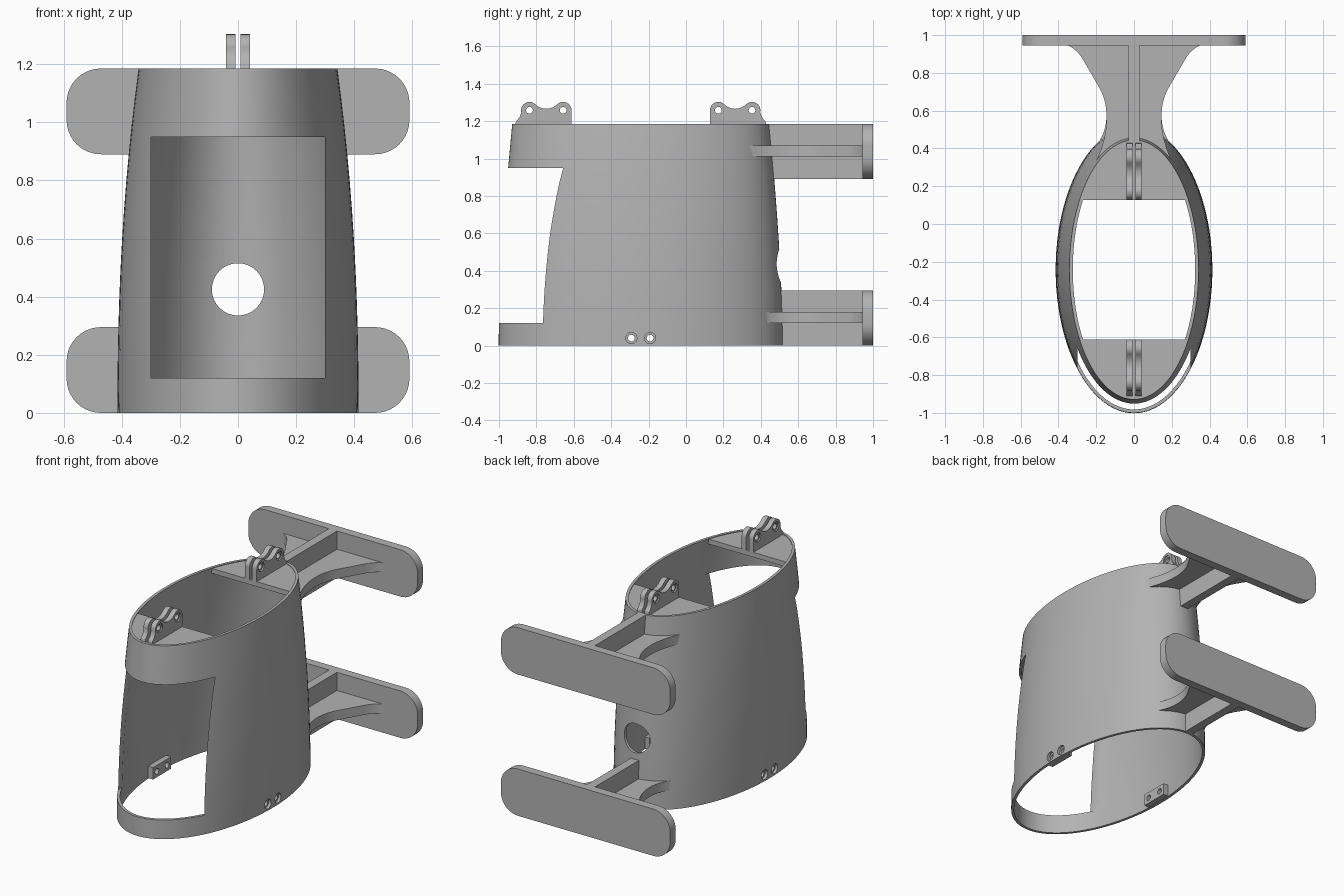
import bpy, bmesh, math
from mathutils import Vector
from mathutils.geometry import interpolate_bezier

if "Cube" in bpy.data.objects:
    bpy.data.objects.remove(bpy.data.objects["Cube"])

TOP, CY, WALL = 1.185, -0.242, 0.018

grey = bpy.data.materials.new("plain grey")
grey.use_nodes = True
colour = (0.45, 0.45, 0.45, 1)
grey.diffuse_color = colour
grey.node_tree.nodes["Principled BSDF"].inputs["Base Color"].default_value = colour


def finish(name, bm):
    bmesh.ops.recalc_face_normals(bm, faces=bm.faces)
    mesh = bpy.data.meshes.new(name)
    bm.to_mesh(mesh)
    bm.free()
    mesh.materials.append(grey)
    ob = bpy.data.objects.new(name, mesh)
    bpy.context.collection.objects.link(ob)
    return ob


def prism(name, pts, axis, a, b):
    """Extrude a 2D outline along an axis from a to b."""
    place = {"X": lambda p, t: (t, p[0], p[1]),
             "Y": lambda p, t: (p[0], t, p[1]),
             "Z": lambda p, t: (p[0], p[1], t)}[axis]
    bm = bmesh.new()
    ends = [[bm.verts.new(place(p, t)) for p in pts] for t in (a, b)]
    for ring in ends:
        bm.faces.new(ring)
    n = len(pts)
    for i in range(n):
        j = (i + 1) % n
        bm.faces.new((ends[0][i], ends[0][j], ends[1][j], ends[1][i]))
    return finish(name, bm)


def arc(cx, cy, r, start, end, n=10):
    angles = [math.radians(start + (end - start) * i / n) for i in range(n + 1)]
    return [(cx + r * math.cos(t), cy + r * math.sin(t)) for t in angles]


def rect(x0, x1, y0, y1):
    return [(x0, y0), (x1, y0), (x1, y1), (x0, y1)]


def circle(cx, cy, r):
    return arc(cx, cy, r, 0, 360, 32)[:-1]


def boolean(ob, other, operation="DIFFERENCE"):
    mod = ob.modifiers.new("cut", "BOOLEAN")
    mod.operation, mod.solver, mod.object = operation, "EXACT", other
    bpy.context.view_layer.objects.active = ob
    bpy.ops.object.modifier_apply(modifier=mod.name)
    bpy.data.objects.remove(other)


def smooth(ob):
    bpy.ops.object.select_all(action="DESELECT")
    ob.select_set(True)
    bpy.context.view_layer.objects.active = ob
    bpy.ops.object.shade_smooth_by_angle(angle=math.radians(30))


def radii(z):
    """Outer half width and half depth of the shell at a height."""
    k = z / TOP
    return 0.415 - 0.073 * k ** 2.2, 0.76 - 0.073 * k ** 1.6


# Tapered elliptical shell, hollow and open at both ends
def build_shell(segments=96, levels=12):
    bm = bmesh.new()
    skins = []
    for inset in (0, WALL):
        rings = []
        for i in range(levels + 1):
            z = TOP * i / levels
            rx, ry = radii(z)
            rings.append([bm.verts.new(((rx - inset) * math.cos(t), CY + (ry - inset) * math.sin(t), z))
                          for t in (math.tau * k / segments for k in range(segments))])
        skins.append(rings)
    loop = skins[0] + skins[1][::-1]
    for a, b in zip(loop, loop[1:] + loop[:1]):
        for k in range(segments):
            j = (k + 1) % segments
            bm.faces.new((a[k], a[j], b[j], b[k]))
    return finish("shell", bm)


shell = build_shell()

# Screw pads inside the lower rim
for side in (1, -1):
    pad = prism("pad", rect(CY - 0.09, CY + 0.09, 0.003, 0.078), "X", side * 0.36, side * 0.403)
    boolean(shell, pad, "UNION")

# Front window, round back opening and countersunk side holes
boolean(shell, prism("cutter", rect(-0.3, 0.3, 0.12, 0.95), "Y", -1.2, -0.4))
boolean(shell, prism("cutter", circle(0, 0.425, 0.09), "Y", 0.2, 0.7))
for side in (1, -1):
    for y in (CY - 0.05, CY + 0.05):
        for r, inner in ((0.03, 0.397), (0.018, 0.3)):
            boolean(shell, prism("cutter", circle(y, 0.04, r), "X", side * inner, side * 0.5))
smooth(shell)

# Top shelves and their paired hinge lugs, front and back
for end, label in ((-1, "front"), (1, "back")):
    rx, ry = radii(TOP)
    rx, ry = rx - 0.008, ry - 0.008
    start = math.degrees(math.asin(0.37 / ry))
    pts = [(rx * x, CY + end * ry * y) for x, y in arc(0, 0, 1, start, 180 - start, 40)]
    smooth(prism(label + "_shelf", pts, "Z", TOP - 0.035, TOP - 0.004))

    outline = [(0.37, 1.16)]
    outline += arc(0.415, 1.258, 0.045, 180, 45)
    outline += arc(0.505, 1.348, 0.082, 225, 315)[1:-1]
    outline += arc(0.595, 1.258, 0.045, 135, -15)
    outline += [(0.648, 1.22), (0.667, 1.2), (0.674, 1.16)]
    outline = [(CY + end * u, z) for u, z in outline]
    for side, name in ((1, "left"), (-1, "right")):
        lug = prism(f"{label}_{name}_lug", outline, "X", side * 0.009, side * 0.041)
        for u in (0.415, 0.595):
            for r, inner in ((0.029, 0.033), (0.018, 0.0)):
                boolean(lug, prism("cutter", circle(CY + end * u, 1.258, r), "X", side * inner, side * 0.1))
        smooth(lug)

# Rear supports: rounded foot plate, upright rib and waisted flat web
for label, z0, tip in (("lower", 0.0, (0.21, 0.405)), ("upper", 0.89, (0.197, 0.34))):
    z1 = z0 + 0.295
    r, w = 0.118, 0.59 - 0.118
    plate = (arc(w, z1 - r, r, 90, 0) + arc(w, z0 + r, r, 0, -90)
             + arc(-w, z0 + r, r, -90, -180) + arc(-w, z1 - r, r, 180, 90))
    smooth(prism(label + "_foot_plate", plate, "Y", 0.945, 1.0))

    back = [CY + radii(z)[1] - WALL / 2 for z in (z0, z1)]
    rib = [(back[0], z0), (0.95, z0), (0.95, z1), (back[1], z1)]
    prism(label + "_rib", rib, "X", -0.028, 0.028)

    curves = (((0.36, 0.95), (0.32, 0.935), (0.29, 0.905), (0.27, 0.87)),
              ((0.18, 0.715), (0.13, 0.62), (0.13, 0.49), tip))
    half = [tuple(p) for c in curves for p in interpolate_bezier(*[Vector(p) for p in c], 14)]
    rx, ry = radii(z0 + 0.15)
    rx, ry = rx - WALL / 2, ry - WALL / 2
    inner = [tip[0] * (0.95 - 0.1 * i) for i in range(20)]
    edge = [(x, CY + ry * math.sqrt(1 - (x / rx) ** 2)) for x in inner]
    web = half + edge + [(-x, y) for x, y in reversed(half)]
    smooth(prism(label + "_web", web, "Z", z0 + 0.12, z0 + 0.18))
